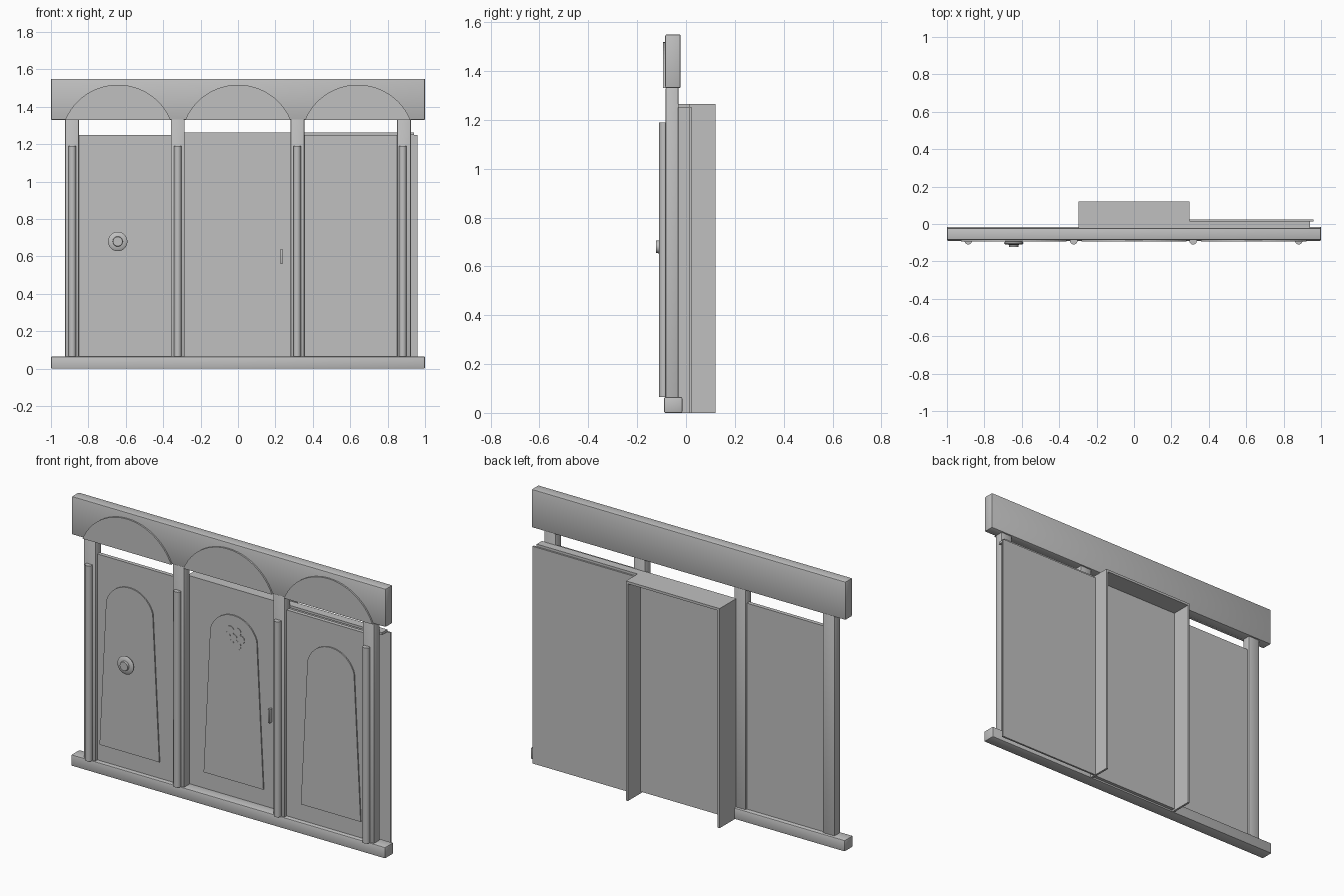
import bpy, bmesh, math
from mathutils import Matrix

if "Cube" in bpy.data.objects:
    bpy.data.objects.remove(bpy.data.objects["Cube"])

grey = bpy.data.materials.new("stone_grey")
grey.diffuse_color = (0.53, 0.53, 0.53, 1)
grey.use_nodes = True
grey.node_tree.nodes["Principled BSDF"].inputs["Base Color"].default_value = grey.diffuse_color


def finish(name, bm, smooth=False):
    bmesh.ops.recalc_face_normals(bm, faces=bm.faces)
    me = bpy.data.meshes.new(name)
    bm.to_mesh(me)
    bm.free()
    me.materials.append(grey)
    ob = bpy.data.objects.new(name, me)
    bpy.context.collection.objects.link(ob)
    if smooth:
        bpy.ops.object.select_all(action='DESELECT')
        ob.select_set(True)
        bpy.context.view_layer.objects.active = ob
        bpy.ops.object.shade_smooth_by_angle(angle=math.radians(40))
    return ob


def box(name, x, y, z, bevel=0):
    bm = bmesh.new()
    bmesh.ops.create_cube(bm, size=1)
    for v in bm.verts:
        for i, (a, b) in enumerate((x, y, z)):
            v.co[i] = (a + b) / 2 + v.co[i] * (b - a)
    if bevel:
        bmesh.ops.bevel(bm, geom=bm.edges[:], offset=bevel, segments=2,
                        profile=0.5, affect='EDGES')
    return finish(name, bm, bevel > 0)


def plate(name, pts, y0, y1):
    """Outline in x, z extruded from y0 to y1."""
    bm = bmesh.new()
    f = bm.faces.new([bm.verts.new((x, y0, z)) for x, z in pts])
    r = bmesh.ops.extrude_face_region(bm, geom=[f])
    for v in r['geom']:
        if isinstance(v, bmesh.types.BMVert):
            v.co.y = y1
    return finish(name, bm)


def arc(cx, half, z, rise, n=24):
    """Circular segment from right to left, standing on height z."""
    r = (half * half + rise * rise) / (2 * rise)
    zc = z + rise - r
    a = math.asin((z - zc) / r)
    return [(cx + r * math.cos(t), zc + r * math.sin(t))
            for t in (a + (math.pi - 2 * a) * k / n for k in range(n + 1))]


def lathe(name, profile, loc, axis, steps=24):
    """Spin (radius, height) profile; axis 'Z' is upright, 'Y' faces the front."""
    bm = bmesh.new()
    rings = [[bm.verts.new((r * math.cos(t), r * math.sin(t), h))
              for t in (2 * math.pi * i / steps for i in range(steps))]
             for r, h in profile]
    for a, b in zip(rings, rings[1:]):
        for i in range(steps):
            j = (i + 1) % steps
            bm.faces.new((a[i], a[j], b[j], b[i]))
    bm.faces.new(rings[0])
    bm.faces.new(rings[-1])
    rot = Matrix.Rotation(math.pi / 2, 4, 'X') if axis == 'Y' else Matrix()
    bm.transform(Matrix.Translation(loc) @ rot)
    return finish(name, bm, True)


# Top beam and bottom rail
box("top_beam", (-1, 1), (-0.085, -0.022), (1.33, 1.55), 0.006)
box("bottom_rail", (-1, 1), (-0.09, -0.015), (0, 0.065), 0.006)

# Posts with slim round columns on their fronts
for i, (x, cx) in enumerate(((-0.887, -0.886), (-0.322, -0.322),
                             (0.318, 0.316), (0.887, 0.881))):
    box(f"post_{i}", (x - 0.037, x + 0.037), (-0.083, -0.03), (0.06, 1.335), 0.006)
    lathe(f"column_{i}", ((0.02, 0), (0.02, 1.125)), (cx, -0.09, 0.065), 'Z')

# Doors (the middle one set back), arched door panels and arches on the beam
doors = ((-0.642, -0.852, -0.357, -0.064, -0.041, 0.06),
         (-0.003, -0.287, 0.287, -0.03, 0.004, 0.01),
         (0.64, 0.353, 0.852, -0.064, -0.041, 0.06))
for i, (cx, x0, x1, yf, yb, z0) in enumerate(doors):
    box(f"door_{i}", (x0, x1), (yf, yb), (z0, 1.25))
    plate(f"door_panel_{i}", [(cx - 0.19, 0.16), (cx + 0.19, 0.16)]
          + arc(cx, 0.148, 1.0, 0.112), yf + 0.002, yf - 0.007)
    plate(f"beam_arch_{i}", arc((-0.642, 0, 0.64)[i], 0.282, 1.33, 0.188),
          -0.08, -0.094)

# Round knob on the left door
lathe("knob", ((0.022, 0), (0.022, 0.024), (0.05, 0.032), (0.052, 0.04),
               (0.046, 0.045), (0.027, 0.047), (0.025, 0.058)),
      (-0.643, -0.064, 0.68), 'Y')

# Pull handle on the middle door
box("handle", (0.226, 0.238), (-0.052, -0.028), (0.56, 0.64), 0.002)

# Rosette of small discs on the middle door
for k in range(6):
    t = math.pi * k / 3
    lathe("rosette_petal", ((0.024, 0), (0.024, 0.004)),
          (0.045 * math.cos(t), -0.036, 0.985 + 0.045 * math.sin(t)), 'Y', 12)
lathe("rosette_centre", ((0.022, 0), (0.022, 0.005)), (0, -0.036, 0.985), 'Y', 12)

# Open-backed recess behind the middle door
for s in (-1, 1):
    box("recess_wall", sorted((s * 0.286, s * 0.298)), (-0.03, 0.12), (0, 1.25))
box("recess_lid", (-0.298, 0.298), (-0.033, 0.12), (1.25, 1.264))

# Sliding back panel and its top track
box("back_panel", (0.298, 0.96), (0.014, 0.025), (0, 1.25))
box("back_panel_track", (0.298, 0.94), (-0.033, 0.015), (1.25, 1.264))
